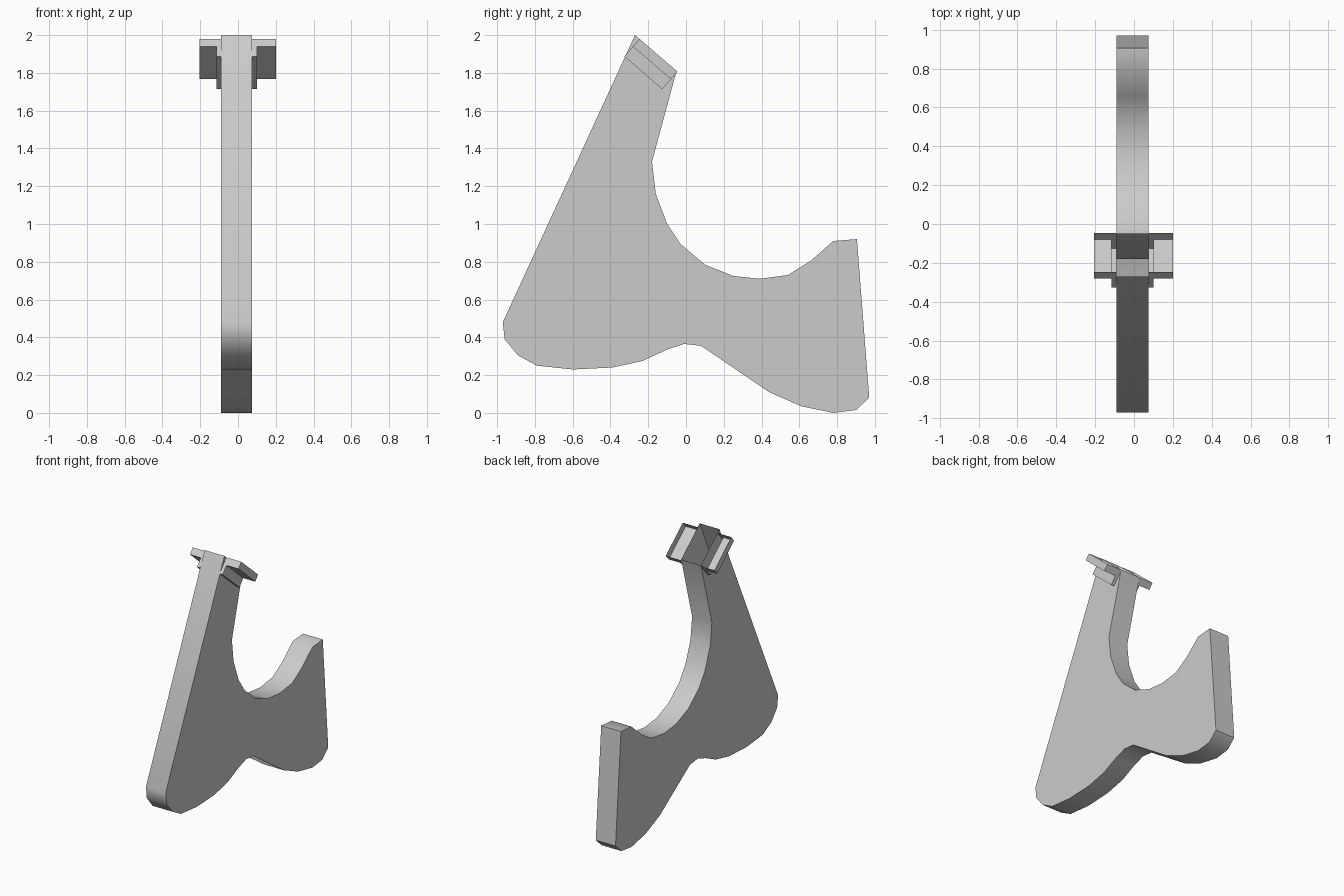
import bpy
import bmesh
import math
from mathutils import Vector

cube = bpy.data.objects.get("Cube")
if cube:
    bpy.data.objects.remove(cube, do_unlink=True)

grey = bpy.data.materials.new("light_grey")
grey.use_nodes = True
colour = (0.6, 0.6, 0.6, 1)
grey.diffuse_color = colour
grey.node_tree.nodes["Principled BSDF"].inputs["Base Color"].default_value = colour


def sweep(name, profile, offset, open_edges):
    """Capped prism of a profile, leaving the last few edges open."""
    bm = bmesh.new()
    near = [bm.verts.new(p) for p in profile]
    far = [bm.verts.new(Vector(p) + offset) for p in profile]
    n = len(profile)
    bm.faces.new(near[::-1])
    bm.faces.new(far)
    for i in range(n - open_edges):
        j = (i + 1) % n
        bm.faces.new((near[i], near[j], far[j], far[i]))
    bmesh.ops.recalc_face_normals(bm, faces=bm.faces[:])
    mesh = bpy.data.meshes.new(name)
    bm.to_mesh(mesh)
    bm.free()
    mesh.materials.append(grey)
    obj = bpy.data.objects.new(name, mesh)
    bpy.context.collection.objects.link(obj)
    bpy.ops.object.select_all(action="DESELECT")
    obj.select_set(True)
    bpy.context.view_layer.objects.active = obj
    bpy.ops.object.shade_smooth_by_angle(angle=math.radians(40))
    return obj


# Hollow upright plate, open along the slanted top edge
LEFT, RIGHT = -0.09, 0.075
outline = [
    (-0.27, 2.0), (-0.97, 0.48), (-0.96, 0.39), (-0.89, 0.305), (-0.79, 0.25),
    (-0.6, 0.23), (-0.39, 0.24), (-0.23, 0.275), (-0.1, 0.335), (-0.01, 0.365),
    (0.08, 0.355), (0.44, 0.11), (0.61, 0.035), (0.78, 0.0), (0.9, 0.015),
    (0.97, 0.08), (0.905, 0.92), (0.78, 0.91), (0.66, 0.805), (0.54, 0.73),
    (0.39, 0.71), (0.25, 0.725), (0.1, 0.785), (-0.03, 0.895), (-0.1, 1.0),
    (-0.16, 1.16), (-0.18, 1.33), (-0.05, 1.81),
]
sweep("body_plate", [(LEFT, y, z) for y, z in outline],
      Vector((RIGHT - LEFT, 0, 0)), 1)

# Open-topped stepped brackets on both sides of the slanted top
along = Vector((0, 0.757, -0.654))
normal = Vector((0, 0.654, 0.757))
start = normal * 1.337 - along * 1.48
for name, inner, leg, wing in (("right_bracket", LEFT, -0.115, -0.205),
                               ("left_bracket", RIGHT, 0.1, 0.2)):
    section = [(inner, 0.123), (leg, 0.123), (leg, 0.053),
               (wing, 0.053), (wing, 0), (inner, 0)]
    sweep(name, [Vector((x, 0, 0)) + start - normal * depth for x, depth in section],
          along * 0.265, 2)
